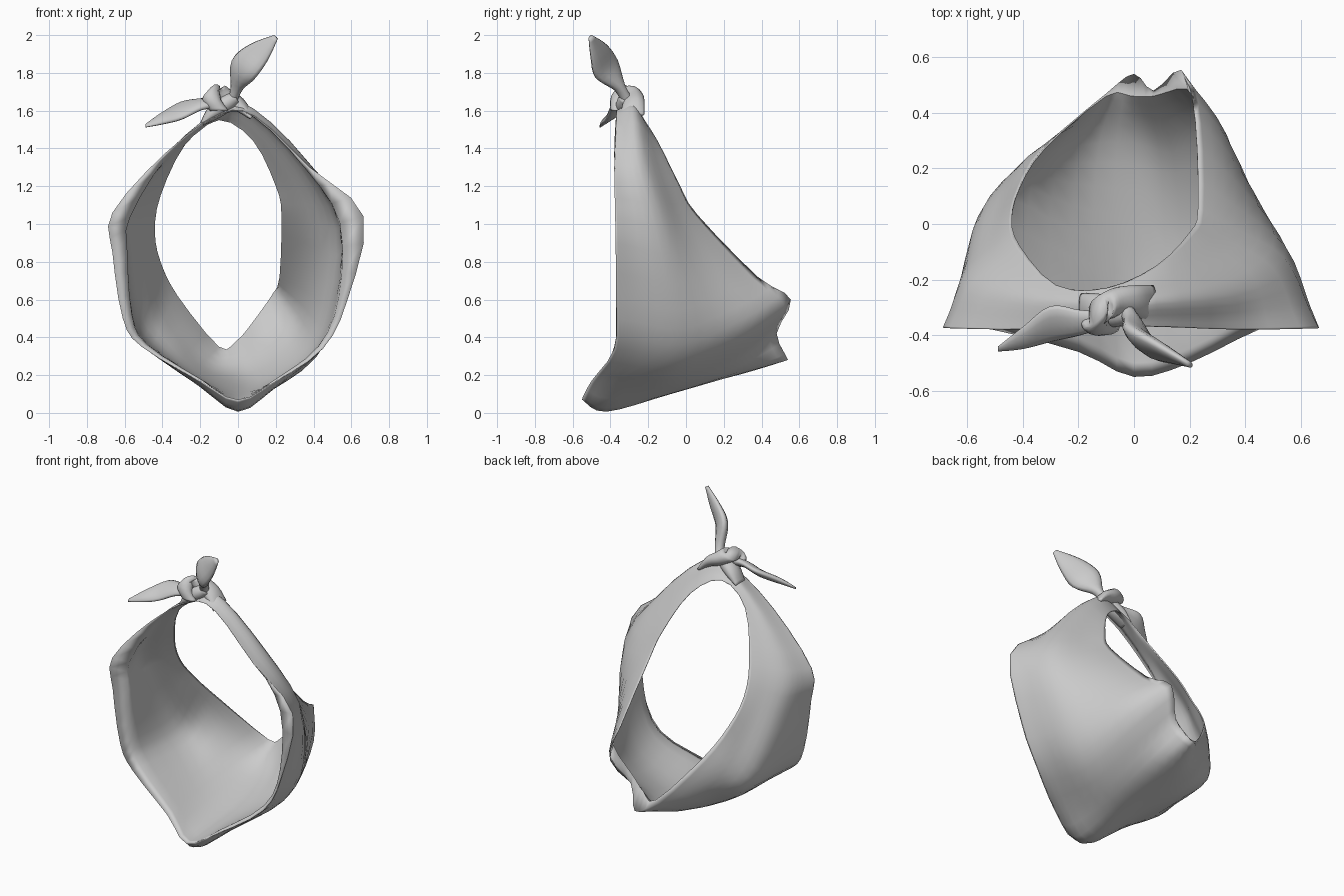
import bpy, bmesh, math
from mathutils import Vector as V

if "Cube" in bpy.data.objects:
    bpy.data.objects.remove(bpy.data.objects["Cube"])

def make(name, rows, close_u, caps=False):
    """Skin a grid of points; each row is a closed ring or an open strip."""
    bm = bmesh.new()
    g = [[bm.verts.new(p) for p in r] for r in rows]
    n = len(g[0])
    for a, b in zip(g, g[1:]):
        for i in range(n if close_u else n - 1):
            j = (i + 1) % n
            bm.faces.new((a[i], a[j], b[j], b[i]))
    if caps:
        bm.faces.new(g[0])
        bm.faces.new(g[-1])
    bmesh.ops.recalc_face_normals(bm, faces=bm.faces)
    me = bpy.data.meshes.new(name)
    bm.to_mesh(me)
    bm.free()
    ob = bpy.data.objects.new(name, me)
    bpy.context.collection.objects.link(ob)
    for p in me.polygons:
        p.use_smooth = True
    return ob

def spline(pts, steps, closed=False):
    """Curve passing through all points."""
    n, out = len(pts), []
    get = (lambda i: pts[i % n]) if closed else (lambda i: pts[max(0, min(n - 1, i))])
    for i in range(n if closed else n - 1):
        a, b, c, d = (get(i + k) for k in (-1, 0, 1, 2))
        for s in range(steps):
            t = s / steps
            out.append(b + (c - a) * (t / 2) + (a * 2 - b * 5 + c * 4 - d) * (t * t / 2)
                       + (b * 3 - a - c * 3 + d) * (t ** 3 / 2))
    return out if closed else out + [pts[-1].copy()]

def cloth_tube(name, stations, sides=12):
    """Tube through (centre, half width vector, half thickness) stations."""
    c = spline([V(s[0]) for s in stations], 4)
    w = spline([V(s[1]) for s in stations], 4)
    t = spline([V((s[2], 0, 0)) for s in stations], 4)
    rows = []
    for i, p in enumerate(c):
        d = c[min(i + 1, len(c) - 1)] - c[max(i - 1, 0)]
        nrm = d.cross(w[i]).normalized() * t[i].x
        rows.append([p + w[i] * math.cos(a) + nrm * math.sin(a)
                     for a in (2 * math.pi * k / sides for k in range(sides))])
    return make(name, rows, True, True)

# Draped cloth loop: front rim, middle and back edge, from the knot round the left
front = [V(p) for p in (
    (-.10, -.37, 1.58), (-.38, -.38, 1.38), (-.665, -.375, 1.06), (-.665, -.37, .85),
    (-.61, -.37, .50), (-.51, -.38, .35), (-.20, -.46, .17), (0, -.55, .07),
    (.20, -.50, .17), (.45, -.38, .34), (.58, -.37, .60), (.665, -.375, 1.04),
    (.38, -.38, 1.30), (.09, -.37, 1.57))]
middle = [V(p) for p in (
    (-.08, -.29, 1.62), (-.36, -.28, 1.39), (-.59, -.22, 1.08), (-.60, -.13, .85),
    (-.56, .03, .51), (-.46, .09, .35), (-.23, -.02, .18), (0, -.08, .10),
    (.18, -.08, .14), (.39, -.02, .29), (.50, -.02, .55), (.54, -.12, .98),
    (.36, -.23, 1.33), (.08, -.27, 1.61))]
back = [V(p) for p in (
    (-.10, -.23, 1.55), (-.28, -.22, 1.42), (-.41, -.08, 1.15), (-.44, .02, .96),
    (-.41, .14, .80), (-.32, .28, .62), (-.10, .47, .34), (0, .54, .28),
    (.07, .48, .42), (.17, .555, .60), (.22, .38, .72), (.23, .06, 1.05),
    (.20, -.03, 1.20), (.08, -.15, 1.44))]
drop = {6: .03, 7: .072, 8: .03}
roll = [f.lerp(m, .27) - V((0, 0, drop.get(i, 0))) for i, (f, m) in enumerate(zip(front, middle))]
# Fuller cloth towards the back
push = {5: (-.025, .02, -.02), 6: (-.04, .01, -.03), 8: (.03, 0, -.04),
        9: (.05, .01, -.03), 10: (.02, .02, 0)}
rear = [m.lerp(b, .6) + V(push.get(i, (0, 0, 0))) for i, (m, b) in enumerate(zip(middle, back))]

# Hem turned in behind the front rim
axis = V((0, 0, .85))
k_side = (.97, .96, .86, .88, .92, .95, .97, .985, .97, .95, .92, .81, .95, .97)
hem = [V((f.x * k, f.y + .05, axis.z + (f.z - axis.z) * (k + .02)))
       for f, k in zip(front, k_side)]

# Back edge turned in, pulling the two tips into a shallow fold
tuck = {6: (0, -.01, .01), 7: (-.01, -.08, .10), 8: (0, -.02, .05), 9: (.02, -.07, .04)}
fold = [b + V(tuck.get(i, (0, -.01, 0))) for i, b in enumerate(back)]

# Inner layer lying just inside the outer one
def inset(loop, k):
    c = sum(loop, V()) / len(loop)
    return [V((c.x + (p.x - c.x) * k, p.y, c.z + (p.z - c.z) * k)) for p in loop]

def skin(loops):
    loops = [spline(l, 3, True) for l in loops]
    return [list(r) for r in zip(*[spline([l[i] for l in loops], 4) for i in range(len(loops[0]))])]

outer = skin((front, roll, middle, rear, back))
inner = skin((hem, inset(middle, .96), inset(rear, .975), fold))
make("draped_scarf", inner[::-1] + outer + [inner[-1]], True)

# Knot wrapped over the top of the loop
cloth_tube("knot_wrap", [
    ((.07, -.29, 1.57), (0, .07, .01), .015), ((.01, -.28, 1.63), (0, .06, .02), .035),
    ((-.06, -.28, 1.67), (0, .05, .02), .045), ((-.12, -.31, 1.70), (.03, .04, .02), .05),
    ((-.14, -.36, 1.66), (.05, 0, 0), .04), ((-.10, -.37, 1.60), (.05, 0, 0), .03)])
cloth_tube("knot_core", [
    ((-.19, -.30, 1.53), (0, .05, 0), .012), ((-.13, -.31, 1.59), (0, .06, 0), .04),
    ((-.06, -.32, 1.64), (0, .05, 0), .045), ((-.01, -.32, 1.67), (0, .03, 0), .03)])

# Two loose ends of the knot
cloth_tube("left_tail", [
    ((-.10, -.34, 1.64), (0, -.03, -.02), .03), ((-.19, -.355, 1.635), (0, -.045, -.025), .022),
    ((-.30, -.36, 1.60), (0, -.065, -.045), .022), ((-.40, -.41, 1.56), (0, -.04, -.03), .018),
    ((-.49, -.45, 1.52), (0, -.008, -.008), .006)])
cloth_tube("right_tail", [
    ((-.03, -.31, 1.65), (-.025, .01, 0), .03), ((-.005, -.35, 1.72), (-.028, .02, .01), .03),
    ((.03, -.42, 1.82), (-.06, .055, .05), .035), ((.11, -.46, 1.91), (-.05, .04, .04), .025),
    ((.20, -.505, 1.99), (-.01, .008, .01), .01)])
